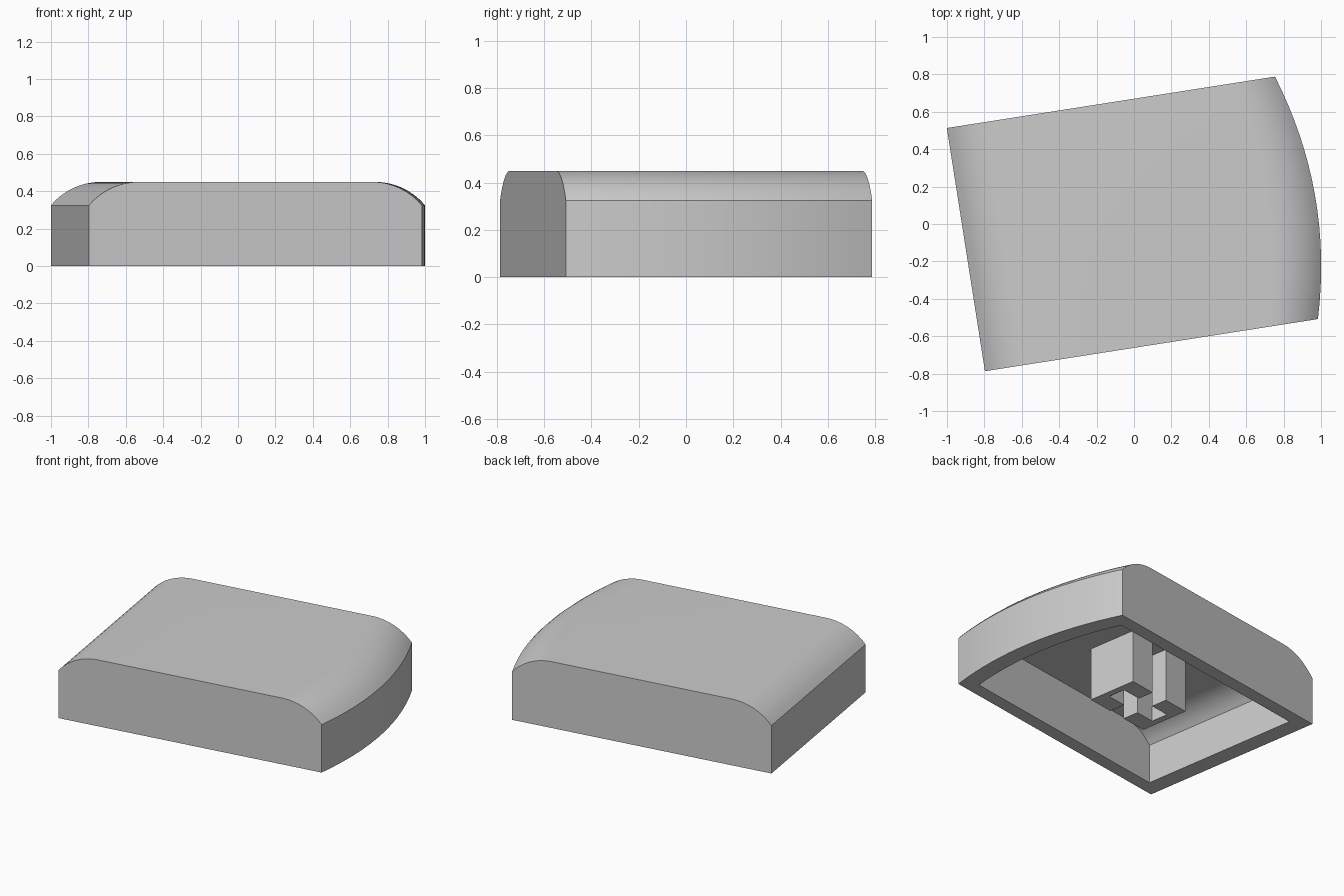
import bpy, bmesh
from math import sin, cos, asin, radians
from mathutils import Matrix

cube = bpy.data.objects.get("Cube")
if cube:
    bpy.data.objects.remove(cube)

grey = bpy.data.materials.new("plain_grey")
grey.use_nodes = True
colour = (0.6, 0.6, 0.6, 1)
grey.diffuse_color = colour
grey.node_tree.nodes["Principled BSDF"].inputs["Base Color"].default_value = colour

# The whole cap is turned on its base; parts are built from its front corner
PLACE = Matrix.Translation((-0.797, -0.787, 0)) @ Matrix.Rotation(radians(8.9), 4, 'Z')
WIDTH, DEPTH, TOP, CEILING = 1.802, 1.316, 0.45, 0.36
ROWS, STEPS = 16, 8


def finish(bm, name):
    bmesh.ops.recalc_face_normals(bm, faces=bm.faces)
    mesh = bpy.data.meshes.new(name)
    bm.to_mesh(mesh)
    bm.free()
    mesh.materials.append(grey)
    ob = bpy.data.objects.new(name, mesh)
    ob.matrix_world = PLACE
    bpy.context.collection.objects.link(ob)
    bpy.ops.object.select_all(action='DESELECT')
    ob.select_set(True)
    bpy.context.view_layer.objects.active = ob
    bpy.ops.object.shade_smooth_by_angle(angle=radians(30))
    return ob


def side_edge(v):
    """Bowed side of the cap at depth v."""
    t = v / DEPTH
    return WIDTH - 0.026 * t + 0.4 * t * (1 - t)


def skin(bm, inset_u, inset_v, top, radius, run):
    """Rows of a section with rounded shoulders, swept from front to back."""
    rows = []
    for i in range(ROWS + 1):
        v = inset_v + (DEPTH - 2 * inset_v) * i / ROWS
        left, right = inset_u, side_edge(v) - inset_u
        angles = [asin(run / radius) * (1 - k / STEPS) for k in range(STEPS + 1)]
        shoulder = [(run - radius * sin(a), top - radius * (1 - cos(a))) for a in angles]
        section = [(left, 0)] + [(left + u, z) for u, z in shoulder]
        section += [(right - u, z) for u, z in reversed(shoulder)] + [(right, 0)]
        rows.append([bm.verts.new((u, v, z)) for u, z in section])
    for a, b in zip(rows, rows[1:]):
        for k in range(len(a) - 1):
            bm.faces.new((a[k], a[k + 1], b[k + 1], b[k]))
    bm.faces.new(rows[0])
    bm.faces.new(rows[-1])
    # Open bottom loop
    return [r[0] for r in rows] + [r[-1] for r in reversed(rows)]


# Hollow cap: outer skin, inner skin and the flat rim between them
bm = bmesh.new()
outer = skin(bm, 0, 0, TOP, 0.354, 0.27)
inner = skin(bm, 0.115, 0.087, CEILING, 0.264, 0.203)
for k in range(len(outer)):
    n = (k + 1) % len(outer)
    bm.faces.new((outer[k], outer[n], inner[n], inner[k]))
finish(bm, "cap_shell")

# Stem under the cap: two mirrored halves around a cross-shaped slot
half = [(0.062, -0.172), (0.245, -0.172), (0.245, 0.172), (0.062, 0.172),
        (0.062, 0.06), (0.2, 0.06), (0.2, -0.06), (0.062, -0.06)]
bm = bmesh.new()
for side in (-1, 1):
    base = bm.faces.new([bm.verts.new((0.875 + side * u, DEPTH / 2 + v, 0)) for u, v in half])
    up = bmesh.ops.extrude_face_region(bm, geom=[base], use_keep_orig=True)["geom"]
    for p in up:
        if isinstance(p, bmesh.types.BMVert):
            p.co.z = CEILING
finish(bm, "stem")
